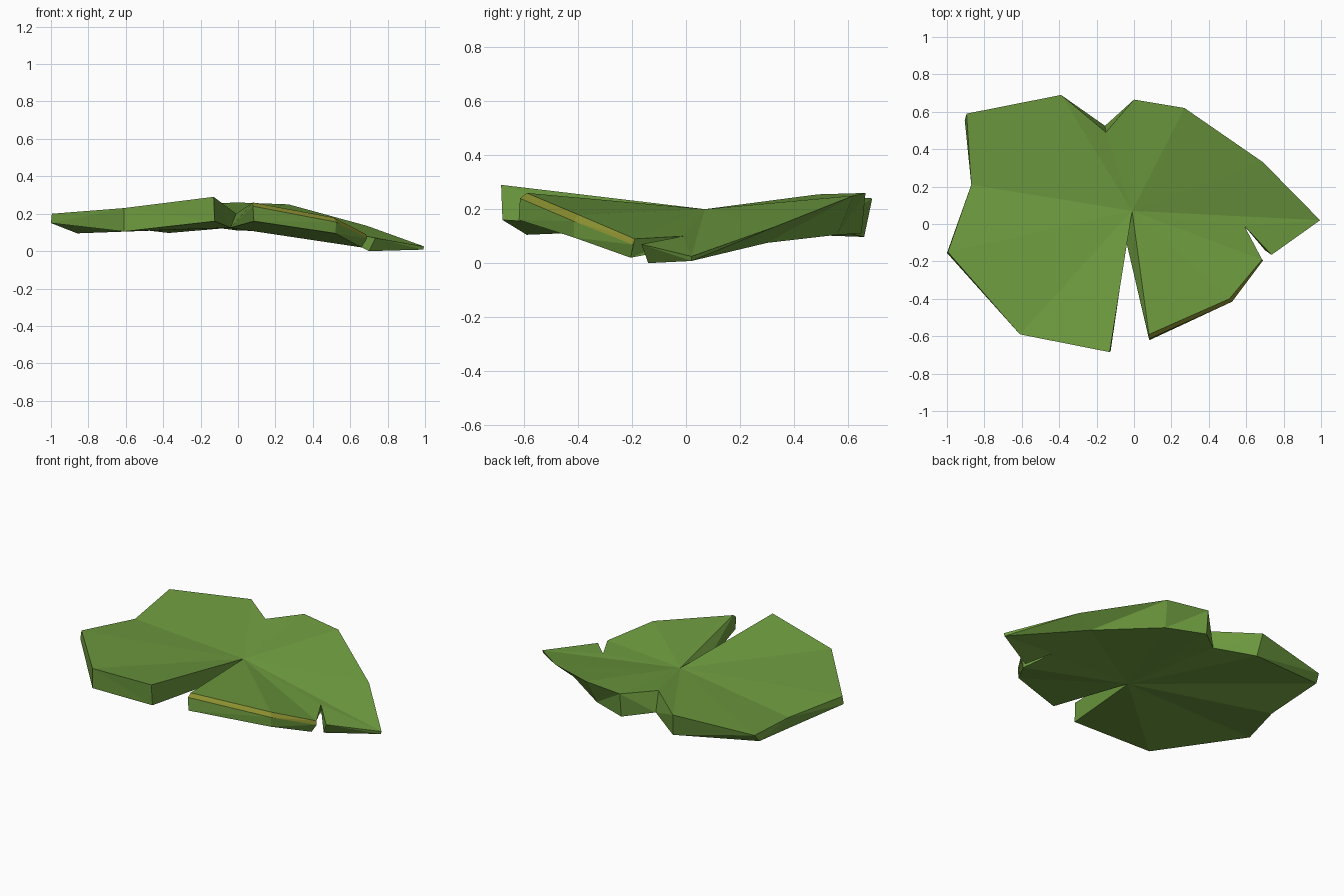
import bpy, bmesh

if "Cube" in bpy.data.objects:
    bpy.data.objects.remove(bpy.data.objects["Cube"])

def material(name, rgb):
    m = bpy.data.materials.new(name)
    m.diffuse_color = (*rgb, 1)
    m.use_nodes = True
    m.node_tree.nodes["Principled BSDF"].inputs["Base Color"].default_value = m.diffuse_color
    return m

# Leaf rim, counter-clockwise from the slit: upper point, lower point
RIM = [
    ((.08, -.59, .26), (.085, -.62, .16)),
    ((.51, -.40, .18), (.52, -.415, .095)),
    ((.685, -.19, .09), (.66, -.205, .02)),
    ((.59, -.01, .10), (.585, .0, .06)),      # small notch
    ((.735, -.165, .07), (.70, -.14, .0)),
    ((.995, .02, .025), (.99, .02, .008)),    # tip
    ((.69, .33, .135), (.58, .30, .075)),
    ((.27, .62, .25), (.235, .56, .105)),
    ((.0, .665, .26), (.0, .65, .11)),
    ((-.15, .49, .255), (-.155, .525, .13)),  # back notch
    ((-.39, .69, .24), (-.37, .66, .097)),
    ((-.895, .59, .207), (-.905, .555, .16)),
    ((-.87, .21, .17), (-.86, .21, .095)),
    ((-.995, -.15, .20), (-1.0, -.155, .15)),
    ((-.61, -.59, .23), (-.61, -.59, .105)),
    ((-.13, -.685, .29), (-.125, -.68, .16)),
]
# Bevelled trim below the upper edge of the front right lobe
TRIM = [(.08, -.615, .24), (.525, -.415, .155), (.69, -.195, .068)]
NOTCH = 3

bm = bmesh.new()
top_c = bm.verts.new((-.01, .07, .20))
bot_c = bm.verts.new((-.04, -.10, .125))
top = [bm.verts.new(t) for t, b in RIM]
bot = [bm.verts.new(b) for t, b in RIM]
mid = [bm.verts.new(p) for p in TRIM]
n = len(RIM)

# Upper and lower surfaces fan out from the leaf centre; the tip fans from its notch
for ring, centre, flip in ((top, top_c, False), (bot, bot_c, True)):
    tris = [(centre, ring[i], ring[i + 1]) for i in range(n - 1)
            if i not in (NOTCH, NOTCH + 1)]
    tris += [(centre, ring[NOTCH], ring[NOTCH + 2]),
             (ring[NOTCH], ring[NOTCH + 1], ring[NOTCH + 2])]
    for t in tris:
        bm.faces.new(t[::-1] if flip else t)

# Outer walls
wall_top = mid + top[3:]
for i in range(n - 1):
    if i == 2:
        bm.faces.new((mid[2], bot[2], bot[3], top[3], top[2]))
    else:
        bm.faces.new((wall_top[i], bot[i], bot[i + 1], wall_top[i + 1]))

# Olive trim
for i in range(2):
    bm.faces.new((top[i], mid[i], mid[i + 1], top[i + 1])).material_index = 1

# Walls of the slit
bm.faces.new((top[-1], bot[-1], bot_c, top_c))
bm.faces.new((top_c, bot_c, bot[0], mid[0], top[0]))

bmesh.ops.triangulate(bm, faces=[f for f in bm.faces if len(f.verts) > 3])
bmesh.ops.recalc_face_normals(bm, faces=bm.faces[:])
mesh = bpy.data.meshes.new("leaf_pad")
bm.to_mesh(mesh)
bm.free()
mesh.materials.append(material("leaf green", (.155, .33, .05)))
mesh.materials.append(material("olive trim", (.26, .28, .03)))
bpy.context.collection.objects.link(bpy.data.objects.new("leaf_pad", mesh))
